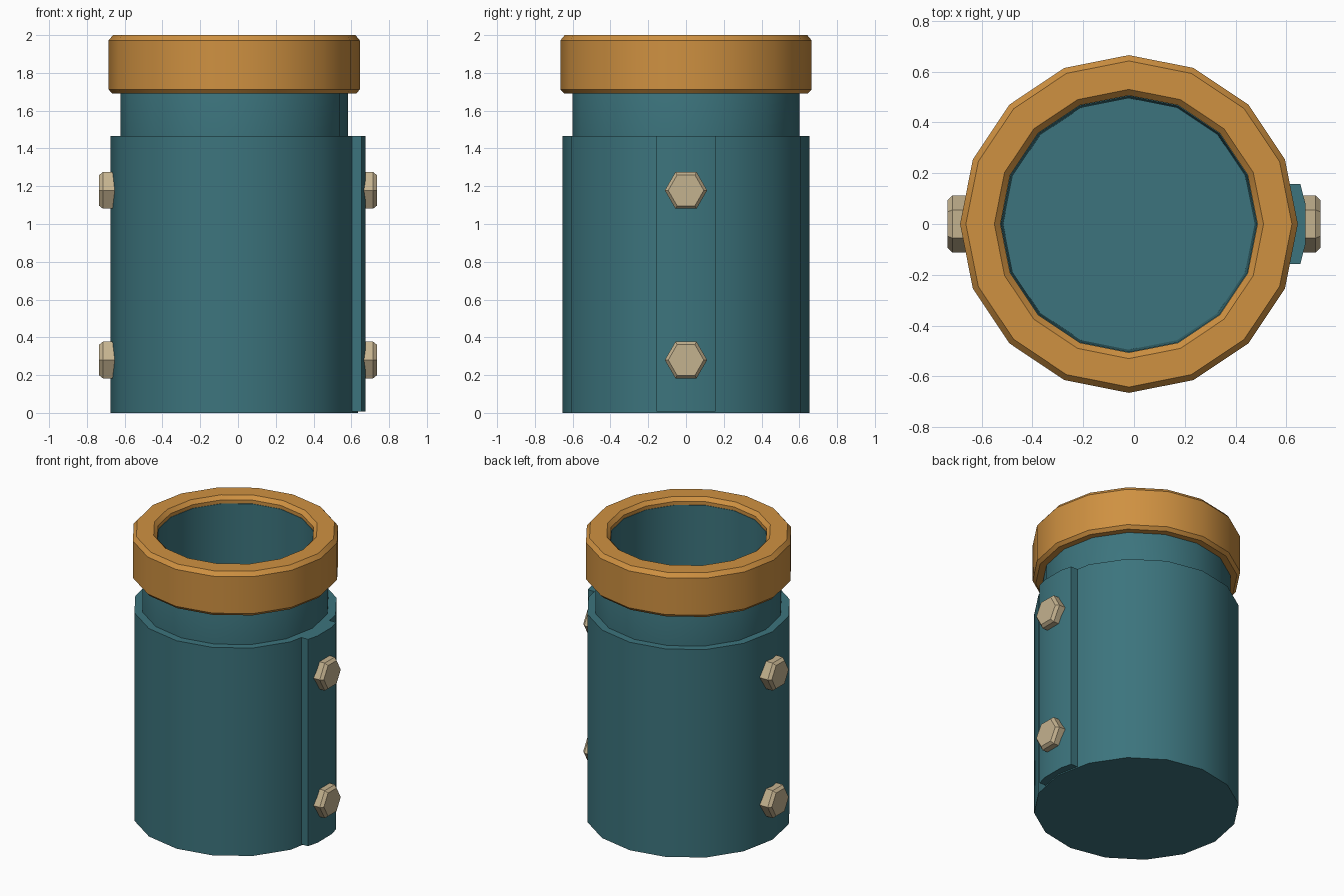
import bpy, bmesh, math
from mathutils import Matrix, Vector

if "Cube" in bpy.data.objects:
    bpy.data.objects.remove(bpy.data.objects["Cube"])

CX = -0.02      # axis of the round parts
SIDES = 16


def material(name, rgb):
    m = bpy.data.materials.new(name)
    lin = [((c / 255 + 0.055) / 1.055) ** 2.4 for c in rgb]
    m.diffuse_color = (*lin, 1)
    m.use_nodes = True
    m.node_tree.nodes["Principled BSDF"].inputs["Base Color"].default_value = m.diffuse_color
    return m


teal = material("teal", (60, 116, 125))
orange = material("orange", (207, 145, 65))
tan = material("tan", (196, 178, 143))


def finish(name, bm, mat, angle=30):
    bmesh.ops.remove_doubles(bm, verts=bm.verts, dist=1e-5)
    bmesh.ops.recalc_face_normals(bm, faces=bm.faces)
    me = bpy.data.meshes.new(name)
    bm.to_mesh(me)
    bm.free()
    me.materials.append(mat)
    ob = bpy.data.objects.new(name, me)
    bpy.context.collection.objects.link(ob)
    bpy.ops.object.select_all(action='DESELECT')
    ob.select_set(True)
    bpy.context.view_layer.objects.active = ob
    bpy.ops.object.shade_smooth_by_angle(angle=math.radians(angle))
    return ob


def lathe(name, profile, mat, matrix, sides=SIDES, closed=False):
    """Spin a (radius, height) profile around z, then place it."""
    bm = bmesh.new()
    rings = []
    for i in range(sides):
        a = 2 * math.pi * i / sides
        rings.append([bm.verts.new((r * math.cos(a), r * math.sin(a), z)) for r, z in profile])
    n = len(profile)
    for i in range(sides):
        p, q = rings[i], rings[(i + 1) % sides]
        for j in range(n if closed else n - 1):
            k = (j + 1) % n
            bm.faces.new((p[j], q[j], q[k], p[k]))
    bmesh.ops.dissolve_degenerate(bm, dist=1e-5, edges=bm.edges)
    bm.transform(matrix)
    return finish(name, bm, mat)


axis = Matrix.Translation((CX, 0, 0))

# Hollow body with stepped neck and closed bottom
lathe("body", [(0, 0), (0.655, 0), (0.655, 1.465), (0.602, 1.465), (0.602, 1.8),
               (0.55, 1.95), (0.503, 1.95), (0.495, 0.1), (0, 0.1)], teal, axis)

# Thick rim band with softened edges
lathe("rim", [(0.56, 1.69), (0.645, 1.69), (0.665, 1.712), (0.665, 1.972), (0.642, 2.0),
              (0.53, 2.0), (0.506, 1.975), (0.506, 1.93), (0.56, 1.9)], orange, axis, closed=True)

# Curved seam plate on the right side
bm = bmesh.new()
outer = [(0.655, -0.157), (0.675, -0.08), (0.675, 0.08), (0.655, 0.157)]
outline = outer + [(0.58, 0.157), (0.58, -0.157)]
face = bm.faces.new([bm.verts.new((x, y, 0.008)) for x, y in outline])
ext = bmesh.ops.extrude_face_region(bm, geom=[face])
bmesh.ops.translate(bm, vec=(0, 0, 1.457),
                    verts=[v for v in ext["geom"] if isinstance(v, bmesh.types.BMVert)])
finish("seam_plate", bm, teal)

# Hexagonal bolt heads, two on each side
bolt = [(0, 0.6), (0.112, 0.6), (0.112, 0.715), (0.094, 0.735), (0, 0.735)]
for side, label in ((1, "right"), (-1, "left")):
    for z, level in ((0.28, "lower"), (1.178, "upper")):
        turn = Matrix.Rotation(side * math.pi / 2, 4, 'Y')
        roll = Matrix.Rotation(math.pi / 2, 4, 'Z')
        lathe(f"bolt_{label}_{level}", bolt, tan,
              Matrix.Translation((0, 0, z)) @ turn @ roll, sides=6)
